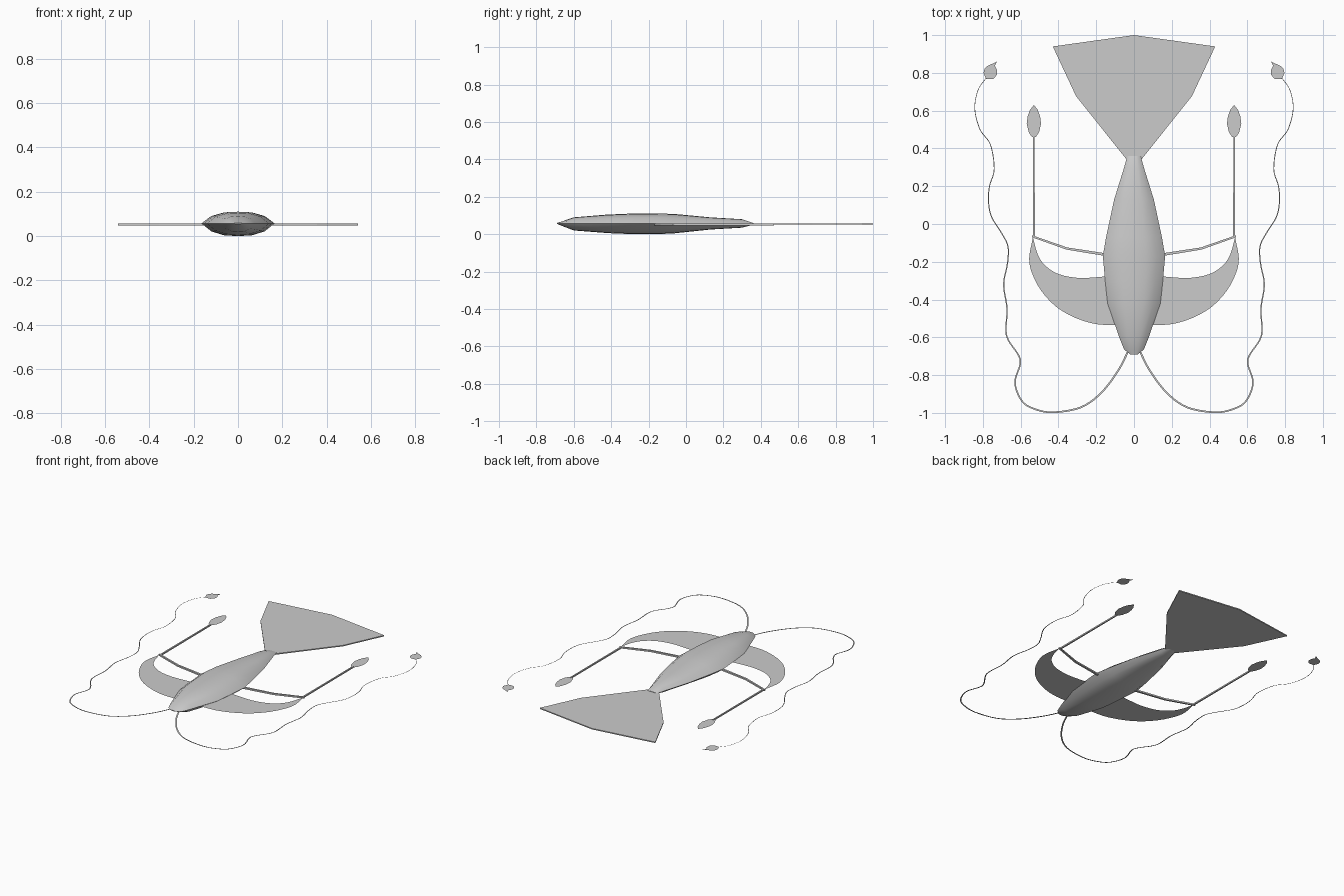
import bpy, bmesh
from math import sqrt
from mathutils import Vector

if "Cube" in bpy.data.objects:
    bpy.data.objects.remove(bpy.data.objects["Cube"])

MID = 0.054


def make(name, verts, faces, smooth=False):
    me = bpy.data.meshes.new(name)
    me.from_pydata(verts, [], faces)
    bm = bmesh.new()
    bm.from_mesh(me)
    bmesh.ops.recalc_face_normals(bm, faces=bm.faces)
    if bm.faces and all(abs(v.co.z - bm.verts[:][0].co.z) < 1e-6 for v in bm.verts):
        for f in bm.faces:
            if f.normal.z < 0:
                f.normal_flip()
    bm.to_mesh(me)
    bm.free()
    ob = bpy.data.objects.new(name, me)
    bpy.context.collection.objects.link(ob)
    if smooth:
        bpy.ops.object.select_all(action='DESELECT')
        ob.select_set(True)
        bpy.context.view_layer.objects.active = ob
        bpy.ops.object.shade_smooth_by_angle(angle=0.6)
    return ob


def spline(pts, n=5):
    p = [Vector(q) for q in pts]
    p = [2 * p[0] - p[1]] + p + [2 * p[-1] - p[-2]]
    out = []
    for a, b, c, d in zip(p, p[1:], p[2:], p[3:]):
        for i in range(n):
            t = i / n
            out.append(0.5 * (2 * b + (c - a) * t + (2 * a - 5 * b + 4 * c - d) * t ** 2
                              + (3 * b - a - 3 * c + d) * t ** 3))
    return out + [p[-2]]


def strip(name, path, w0, w1, side, thick=0.0, z=MID):
    """Ribbon following a flat path, optionally given thickness."""
    p = [Vector(q) for q in path]
    n = len(p)
    rows = []
    for i, q in enumerate(p):
        d = (p[min(i + 1, n - 1)] - p[max(i - 1, 0)]).normalized()
        w = (w0 + (w1 - w0) * i / (n - 1)) / 2
        nrm = Vector((-d.y, d.x)) * w
        rows.append((q + nrm, q - nrm))
    levels = [z - thick / 2, z + thick / 2] if thick else [z]
    verts = []
    for a, b in rows:
        verts += [(a.x * side, a.y, levels[0]), (b.x * side, b.y, levels[0])]
        if thick:
            verts += [(b.x * side, b.y, levels[1]), (a.x * side, a.y, levels[1])]
    k = 4 if thick else 2
    faces = []
    for i in range(n - 1):
        for j in range(k if thick else 1):
            j2 = (j + 1) % k
            faces.append((i * k + j, i * k + j2, (i + 1) * k + j2, (i + 1) * k + j))
    if thick:
        faces += [(0, 1, 2, 3), tuple(range(k * (n - 1), k * n))]
    make(name, verts, faces)


def plate(name, pts, side=1, thick=0.0, z=MID):
    """Flat outline, optionally given thickness."""
    n = len(pts)
    if not thick:
        make(name, [(x * side, y, z) for x, y in pts], [tuple(range(n))])
        return
    verts = [(x * side, y, z + s * thick / 2) for s in (-1, 1) for x, y in pts]
    faces = [tuple(range(n)), tuple(range(n, 2 * n))]
    faces += [(i, (i + 1) % n, n + (i + 1) % n, n + i) for i in range(n)]
    make(name, verts, faces)


# Body: lens-shaped sections (y, half width, top z, bottom z)
stations = [(-0.69, 0.02, 0.06, 0.055), (-0.665, 0.052, 0.068, 0.045), (-0.60, 0.078, 0.09, 0.02),
            (-0.42, 0.14, 0.105, 0.006), (-0.30, 0.153, 0.11, 0.001), (-0.17, 0.165, 0.11, 0.0),
            (-0.07, 0.148, 0.109, 0.004), (0.13, 0.105, 0.09, 0.025), (0.30, 0.052, 0.08, 0.035),
            (0.36, 0.036, 0.06, 0.05)]
top = [(-1, 0), (-0.73, 0.63), (-0.38, 0.94), (0, 1), (0.38, 0.94), (0.73, 0.63), (1, 0)]
ring = [(x, h) for x, h in top] + [(x, -h) for x, h in top[-2:0:-1]]
verts, faces, k = [], [], len(ring)
for y, w, zt, zb in stations:
    m = min(max(0.057, zb), zt)
    verts += [(x * w, y, m + h * ((zt - m) if h > 0 else (m - zb))) for x, h in ring]
for i in range(len(stations) - 1):
    faces += [(i * k + j, i * k + (j + 1) % k, (i + 1) * k + (j + 1) % k, (i + 1) * k + j)
              for j in range(k)]
faces += [tuple(range(k)), tuple(range(len(verts) - k, len(verts)))]
make("body", verts, faces, smooth=True)

# Tail fan
fan = [(0.038, 0.34), (0.307, 0.677), (0.43, 0.94)]
plate("tail_fan", fan + [(0, 1.0)] + [(-x, y) for x, y in fan[::-1]], thick=0.007)

# Wing edges, oar blade and feeler outlines
wing_outer = spline([(0.08, -0.535), (0.2, -0.53), (0.31, -0.497), (0.41, -0.44), (0.49, -0.355),
                     (0.54, -0.26), (0.555, -0.18), (0.535, -0.07)], 3)
wing_inner = spline([(0.08, -0.27), (0.2, -0.282), (0.3, -0.285), (0.4, -0.265),
                     (0.47, -0.22), (0.51, -0.16), (0.535, -0.07)], 3)
blade = [(0.010, 0.46), (0.027, 0.485), (0.038, 0.53), (0.033, 0.57), (0.02, 0.605)]
feeler = spline([(0.025, -0.66), (0.08, -0.77), (0.17, -0.89), (0.28, -0.97), (0.43, -0.997),
                 (0.53, -0.978), (0.595, -0.935), (0.63, -0.84), (0.602, -0.74), (0.614, -0.69),
                 (0.675, -0.59), (0.672, -0.45), (0.69, -0.32), (0.67, -0.21), (0.667, -0.12),
                 (0.70, -0.05), (0.755, 0.04), (0.77, 0.12), (0.765, 0.2), (0.74, 0.29),
                 (0.76, 0.42), (0.815, 0.5), (0.843, 0.61), (0.825, 0.71), (0.785, 0.77)])
tip = [(0.725, 0.86), (0.775, 0.837), (0.79, 0.825), (0.797, 0.80), (0.783, 0.768),
       (0.745, 0.768), (0.725, 0.79), (0.725, 0.815), (0.737, 0.838)]

for side, tag in ((1, "right"), (-1, "left")):
    plate("wing_" + tag, list(wing_outer) + list(wing_inner[-2::-1]), side)
    # Jointed arm with a long shaft and blade
    strip("arm_" + tag, [(0.12, -0.166), (0.165, -0.16), (0.355, -0.13), (0.54, -0.065)],
          0.016, 0.010, side, 0.01, 0.052)
    strip("shaft_" + tag, [(0.53, -0.072), (0.53, 0.47)], 0.010, 0.008, side, 0.009, 0.052)
    plate("blade_" + tag, [(0.53 + x, y) for x, y in blade] + [(0.53, 0.63)]
          + [(0.53 - x, y) for x, y in blade[::-1]], side)
    # Wavy feeler with a leaf tip
    strip("feeler_" + tag, feeler, 0.010, 0.003, side)
    plate("feeler_tip_" + tag, tip, side)
